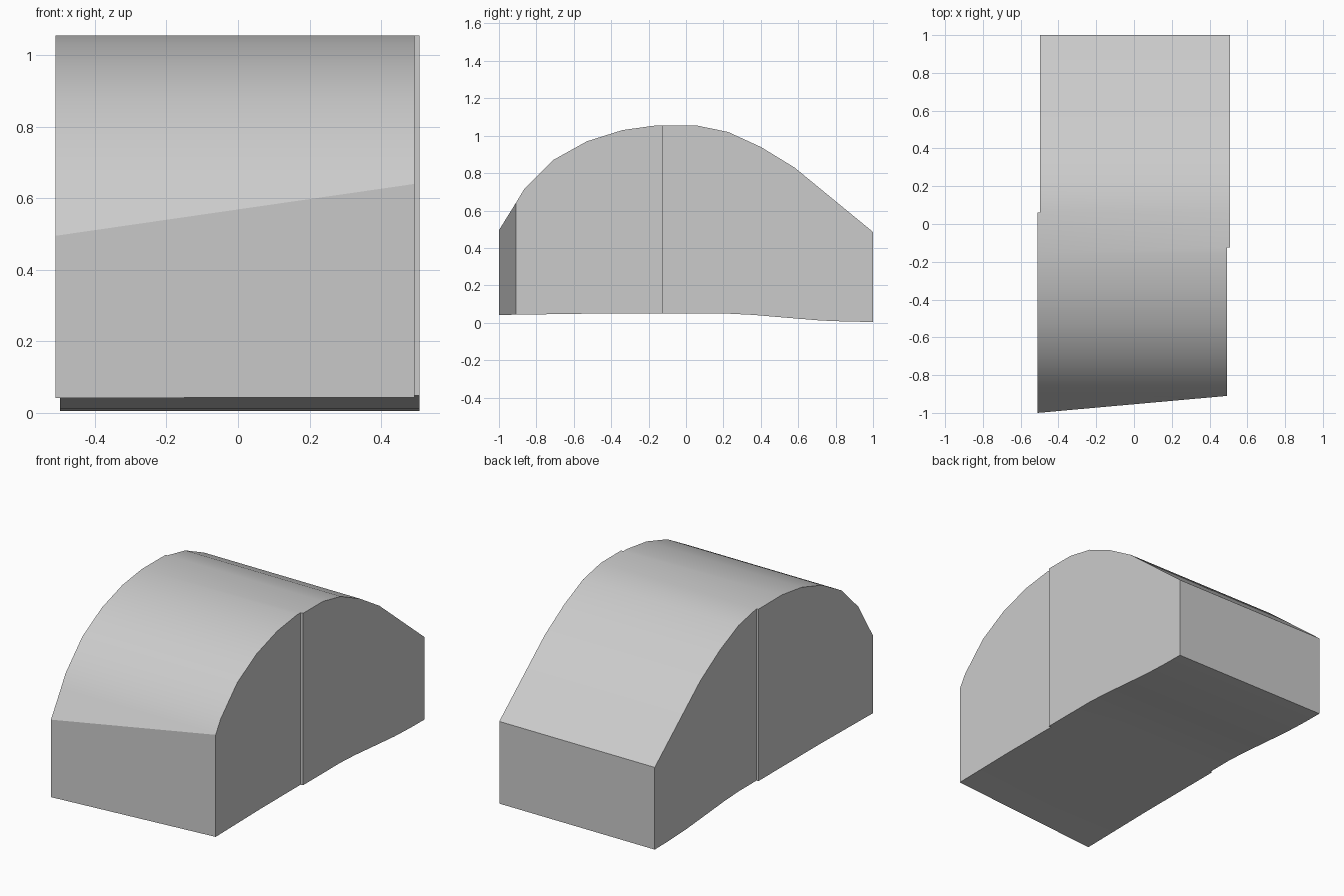
import bpy, bmesh
from mathutils import Vector

if "Cube" in bpy.data.objects:
    bpy.data.objects.remove(bpy.data.objects["Cube"])


def prism(name, outline, direction):
    """Closed solid from a planar outline swept along a vector."""
    bm = bmesh.new()
    face = bm.faces.new([bm.verts.new(p) for p in outline])
    result = bmesh.ops.extrude_face_region(bm, geom=[face], use_keep_orig=True)
    moved = [g for g in result["geom"] if isinstance(g, bmesh.types.BMVert)]
    bmesh.ops.translate(bm, verts=moved, vec=Vector(direction))
    bmesh.ops.recalc_face_normals(bm, faces=bm.faces)
    mesh = bpy.data.meshes.new(name)
    bm.to_mesh(mesh)
    bm.free()
    obj = bpy.data.objects.new(name, mesh)
    bpy.context.collection.objects.link(obj)
    return obj


# Side profile (y, z): domed top, gently dipping underside
top = [(-1.06, 0.39), (-1.0, 0.495), (-0.91, 0.64), (-0.865, 0.715),
       (-0.71, 0.87), (-0.53, 0.97), (-0.34, 1.03), (-0.16, 1.055),
       (0.06, 1.054), (0.225, 1.02), (0.40, 0.94), (0.58, 0.83), (1.06, 0.436)]
bottom = [(1.06, 0.004), (0.87, 0.006), (0.72, 0.012), (0.5, 0.03), (0.36, 0.042),
          (0.22, 0.049), (-0.5, 0.049), (-1.06, 0.041)]
body = prism("domed_body", [(-0.6, y, z) for y, z in top + bottom], (1.2, 0, 0))

# Plan outline (x, y): slanted front and a small step on each side
plan = [(-0.51, -1.0), (0.493, -0.91), (0.493, -0.125), (0.508, -0.125),
        (0.508, 1.0), (-0.498, 1.0), (-0.498, 0.06), (-0.51, 0.06)]
trim = prism("plan_trim", [(x, y, -0.2) for x, y in plan], (0, 0, 1.6))

# Trim the domed body to the plan
mod = body.modifiers.new("trim", "BOOLEAN")
mod.operation = "INTERSECT"
mod.solver = "EXACT"
mod.object = trim
bpy.context.view_layer.objects.active = body
body.select_set(True)
trim.select_set(False)
bpy.ops.object.modifier_apply(modifier=mod.name)
bpy.data.objects.remove(trim, do_unlink=True)

# Smooth dome, crisp outer edges
bpy.ops.object.shade_smooth_by_angle(angle=0.45)
